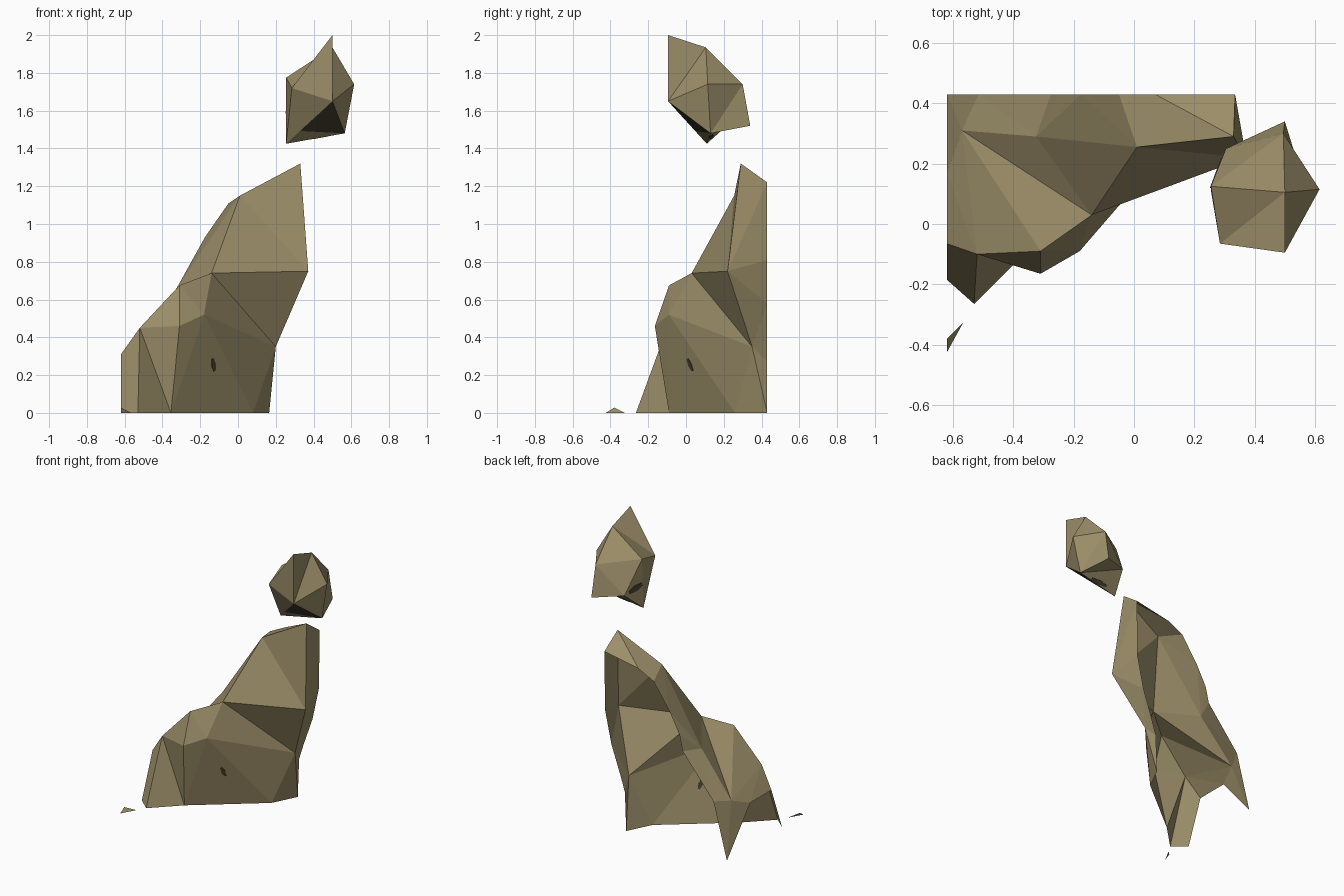
import bpy
import bmesh
from mathutils import Matrix, Vector

cube = bpy.data.objects.get("Cube")
if cube:
    bpy.data.objects.remove(cube, do_unlink=True)

# Planes where the outcrop is trimmed
BACK, SIDE, GROUND = .43, -.62, 0


def paint(name, colour):
    mat = bpy.data.materials.new(name)
    mat.use_nodes = True
    mat.diffuse_color = colour
    shader = mat.node_tree.nodes["Principled BSDF"]
    shader.inputs["Base Color"].default_value = colour
    shader.inputs["Roughness"].default_value = .9
    return mat


stone = paint("brown stone", (.33, .27, .14, 1))
dark_stone = paint("dark stone", (.065, .053, .03, 1))


def place(name, bm, *materials):
    """Turn a bmesh into a flat-shaded object."""
    mesh = bpy.data.meshes.new(name)
    bm.to_mesh(mesh)
    bm.free()
    for mat in materials:
        mesh.materials.append(mat)
    bpy.context.collection.objects.link(bpy.data.objects.new(name, mesh))


def faceted(corners, fans):
    """Stone whose hub corners each fan triangles out to their rim."""
    bm = bmesh.new()
    verts = {key: bm.verts.new(spot) for key, spot in corners.items()}
    for hub, rim in fans.items():
        ring = [verts[key] for key in rim.split()]
        for a, b in zip(ring, ring[1:]):
            bm.faces.new((verts[hub], a, b))
    bmesh.ops.recalc_face_normals(bm, faces=bm.faces[:])
    return bm


def blotch(name, corners, facet, weights, length, width):
    """Thin dark plate on a facet, its long axis towards the first corner."""
    spots = [Vector(corners[key]) for key in facet.split()]
    middle = sum((s * w for s, w in zip(spots, weights)), Vector())
    out = (spots[1] - spots[0]).cross(spots[2] - spots[0]).normalized()
    along = (spots[0] - middle).normalized()
    frame = Matrix((along * length, out.cross(along) * width, out)).transposed().to_4x4()
    bm = bmesh.new()
    bmesh.ops.create_cone(bm, cap_ends=True, segments=6, radius1=1, radius2=1,
                          depth=.008, matrix=Matrix.Translation(middle) @ frame)
    place(name, bm, dark_stone)


# Open-backed cliff shell
cliff = dict(
    # upper crest
    peak=(.33, .29, 1.32),
    crest=(.01, .255, 1.15),
    saddle=(-.325, .29, .66),
    shoulder=(-.57, .31, .365),
    # front bulges
    ledge=(-.14, .03, .74),
    brow=(-.31, -.09, .675),
    corner=(-.52, -.1, .45),
    nose=(-.31, -.165, .46),
    cheek=(-.18, -.09, .52),
    flank=(.372, .22, .75),
    hip=(.2, .35, .35),
    # foot on the ground
    foot_side=(SIDE, -.185, GROUND),
    foot_toe=(-.53, -.265, GROUND),
    foot_notch=(-.355, -.09, GROUND),
    foot_heel=(.08, .26, GROUND),
    foot_back=(.165, BACK, GROUND),
    # trimmed side rim
    side_front=(SIDE, -.065, .31),
    side_mid=(SIDE, .17, .31),
    side_tip=(SIDE, BACK, GROUND),
    # trimmed back rim
    rim_low=(-.515, BACK, .39),
    rim_step=(-.275, BACK, .68),
    rim_mid=(-.25, BACK, .79),
    rim_slope=(-.175, BACK, .93),
    rim_bend=(-.05, BACK, 1.11),
    rim_top=(.07, BACK, 1.17),
    rim_peak=(.335, BACK, 1.22),
    rim_flank=(.33, BACK, .81),
    rim_waist=(.28, BACK, .58),
    rim_knee=(.21, BACK, .38),
    rim_hip=(.175, BACK, .27),
)
place("cliff_rock", faceted(cliff, dict(
    corner="shoulder side_mid side_front foot_side foot_toe foot_notch nose brow shoulder",
    shoulder="brow ledge saddle rim_low side_tip side_mid",
    cheek="brow nose foot_notch foot_heel hip ledge brow",
    flank="ledge crest peak rim_peak rim_flank rim_waist hip ledge",
    crest="ledge saddle rim_slope rim_bend rim_top peak",
    saddle="rim_low rim_step rim_mid rim_slope",
    peak="rim_top rim_peak",
    hip="rim_waist rim_knee rim_hip foot_back foot_heel",
)), stone)
blotch("cliff_mark", cliff, "cheek foot_notch foot_heel", (.49, .19, .32), .04, .014)

# Closed boulder hanging above the cliff
boulder = dict(
    spire=(.5, -.095, 2),
    chin=(.5, -.095, 1.65),
    crown=(.5, .105, 1.935),
    right=(.615, .115, 1.74),
    left=(.255, .125, 1.775),
    left_front=(.285, -.065, 1.72),
    undercut=(.3285, .0485, 1.4925),
    base=(.255, .11, 1.425),
    base_right=(.565, .13, 1.48),
    rear=(.495, .3, 1.74),
    rear_low=(.5, .34, 1.52),
    rear_left=(.305, .25, 1.55),
)
bm = faceted(boulder, dict(
    chin="spire left_front undercut base_right right crown spire",
    undercut="left_front base base_right",
    crown="spire left_front left rear right",
    left="left_front base rear_left rear",
    base_right="right rear rear_low rear_left base",
    rear_low="rear rear_left",
))
# Dark stone on the front underside
for face in bm.faces:
    under = face.normal.z < -.6 and face.normal.y < -.3
    face.material_index = int(under and face.calc_center_median().x > .42)
place("floating_boulder", bm, stone, dark_stone)
blotch("boulder_back_mark", boulder, "rear_left base left", (.38, .31, .31), .06, .022)
blotch("boulder_under_mark", boulder, "base_right base rear_left", (.48, .42, .1), .07, .015)

# Small chip on the ground in front
chip = dict(
    near=(SIDE, -.425, GROUND),
    far=(-.565, -.325, GROUND),
    top=(SIDE, -.38, .028),
)
place("ground_chip", faceted(chip, dict(near="far top")), stone)
